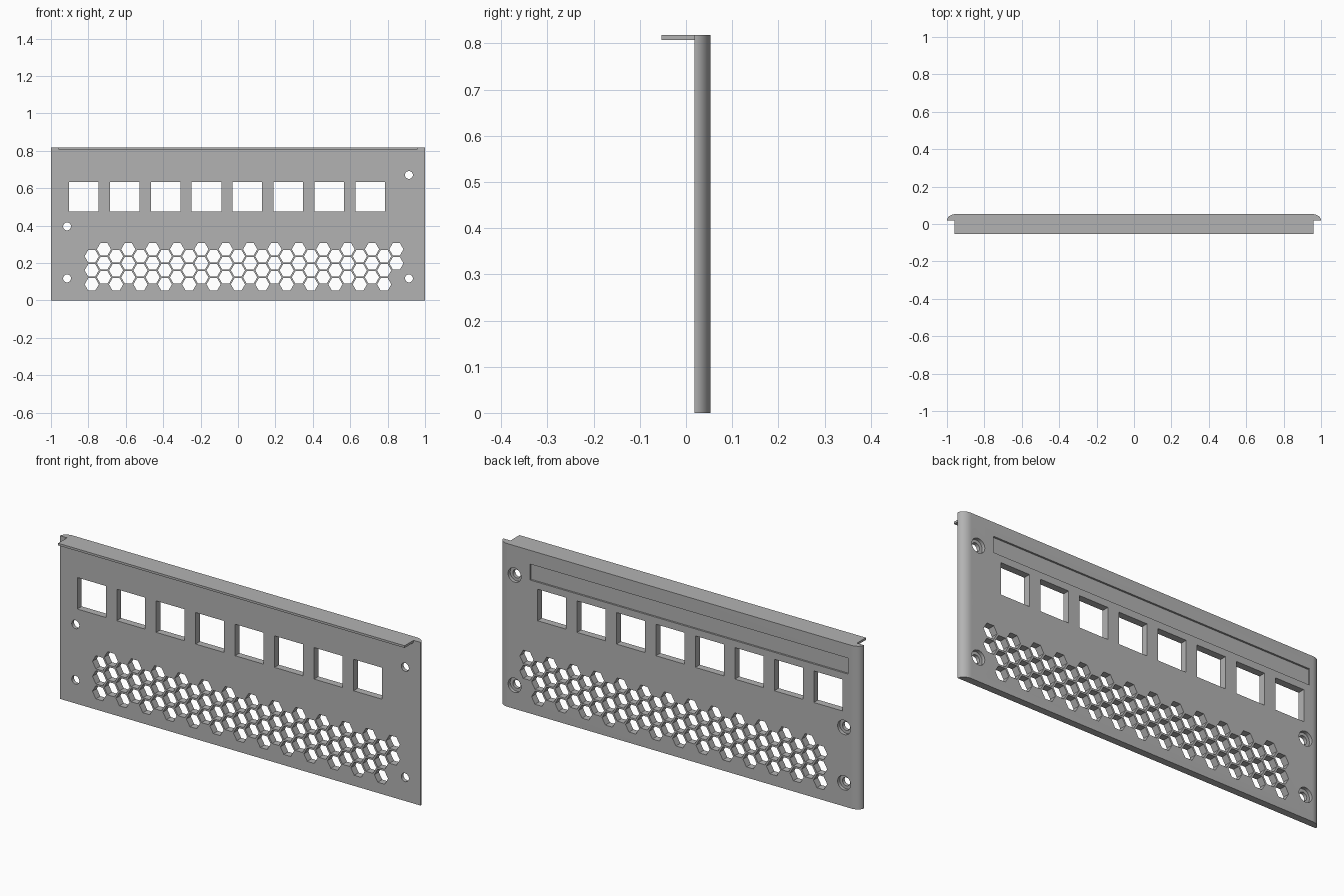
import bpy
import bmesh
from math import pi, sin, cos
from mathutils import Matrix, Vector

if "Cube" in bpy.data.objects:
    bpy.data.objects.remove(bpy.data.objects["Cube"])

FRONT, BACK, TOP = 0.018, 0.053, 0.818

grey = bpy.data.materials.new("plain grey")
grey.use_nodes = True
grey.diffuse_color = (0.45, 0.45, 0.45, 1)
grey.node_tree.nodes["Principled BSDF"].inputs["Base Color"].default_value = grey.diffuse_color


def make_object(name, bm):
    bmesh.ops.recalc_face_normals(bm, faces=bm.faces)
    mesh = bpy.data.meshes.new(name)
    bm.to_mesh(mesh)
    bm.free()
    mesh.materials.append(grey)
    obj = bpy.data.objects.new(name, mesh)
    bpy.context.collection.objects.link(obj)
    return obj


def add_box(bm, low, high):
    low, high = Vector(low), Vector(high)
    size = high - low
    bmesh.ops.create_cube(bm, size=1, matrix=Matrix.Translation((low + high) / 2) @ Matrix.Diagonal((*size, 1)))


def add_prism(bm, x, z, radius, sides, y0, y1):
    # Prism along y with a corner pointing along x
    ring = [(x + radius * cos(2 * pi * i / sides), z + radius * sin(2 * pi * i / sides)) for i in range(sides)]
    face = bm.faces.new([bm.verts.new((px, y0, pz)) for px, pz in ring])
    extrude(bm, face, (0, y1 - y0, 0))


def extrude(bm, face, offset):
    result = bmesh.ops.extrude_face_region(bm, geom=[face], use_keep_orig=True)
    moved = [v for v in result["geom"] if isinstance(v, bmesh.types.BMVert)]
    bmesh.ops.translate(bm, verts=moved, vec=offset)


# Panel with rounded rear side edges
ROUND, STEPS = 0.047, 12
arc = [(1 - ROUND + ROUND * cos(pi / 2 * i / STEPS), FRONT + (BACK - FRONT) * sin(pi / 2 * i / STEPS))
       for i in range(STEPS + 1)]
outline = arc + [(-x, y) for x, y in reversed(arc)]
bm = bmesh.new()
base = bm.faces.new([bm.verts.new((x, y, 0)) for x, y in outline])
extrude(bm, base, (0, 0, TOP))
panel = make_object("panel", bm)

cutters = []

# Row of square windows
bm = bmesh.new()
for i in range(8):
    x, z, half = -0.825 + 0.2189 * i, 0.555, 0.079
    add_box(bm, (x - half, -0.02, z - half), (x + half, 0.1, z + half))
cutters.append(make_object("window_cutter", bm))

# Honeycomb vent
bm = bmesh.new()
PITCH = 0.1303
for col in range(26):
    for row in range(3):
        if col == 25 and row == 2:
            continue
        z = (0.274 if col % 2 else 0.2365) - 0.0751 * row
        add_prism(bm, -0.782 + PITCH / 2 * col, z, 0.038, 6, -0.02, 0.1)
cutters.append(make_object("vent_cutter", bm))

# Screw holes with wider recesses at the back
for radius, start in ((0.021, -0.02), (0.036, 0.036)):
    bm = bmesh.new()
    for x, z in ((0.914, 0.671), (0.914, 0.118), (-0.914, 0.396), (-0.914, 0.118)):
        add_prism(bm, x, z, radius, 32, start, 0.1)
    cutters.append(make_object("screw_hole_cutter", bm))

# Long shallow label recess on the back
bm = bmesh.new()
add_box(bm, (-0.937, BACK - 0.009, 0.669), (0.828, 0.1, 0.749))
cutters.append(make_object("recess_cutter", bm))

for cutter in cutters:
    cutter.hide_render = True
    mod = panel.modifiers.new(cutter.name, "BOOLEAN")
    mod.operation = "DIFFERENCE"
    mod.solver = "EXACT"
    mod.object = cutter

# Bake the cuts and drop the cutters
depsgraph = bpy.context.evaluated_depsgraph_get()
cut_mesh = bpy.data.meshes.new_from_object(panel.evaluated_get(depsgraph))
panel.modifiers.clear()
panel.data = cut_mesh
for cutter in cutters:
    bpy.data.objects.remove(cutter)

# Thin lip along the top front edge
bm = bmesh.new()
add_box(bm, (-0.961, -BACK, TOP - 0.011), (0.961, FRONT, TOP))
lip = make_object("top_lip", bm)

bpy.ops.object.select_all(action="DESELECT")
panel.select_set(True)
bpy.context.view_layer.objects.active = panel
bpy.ops.object.shade_smooth_by_angle(angle=pi / 6)
